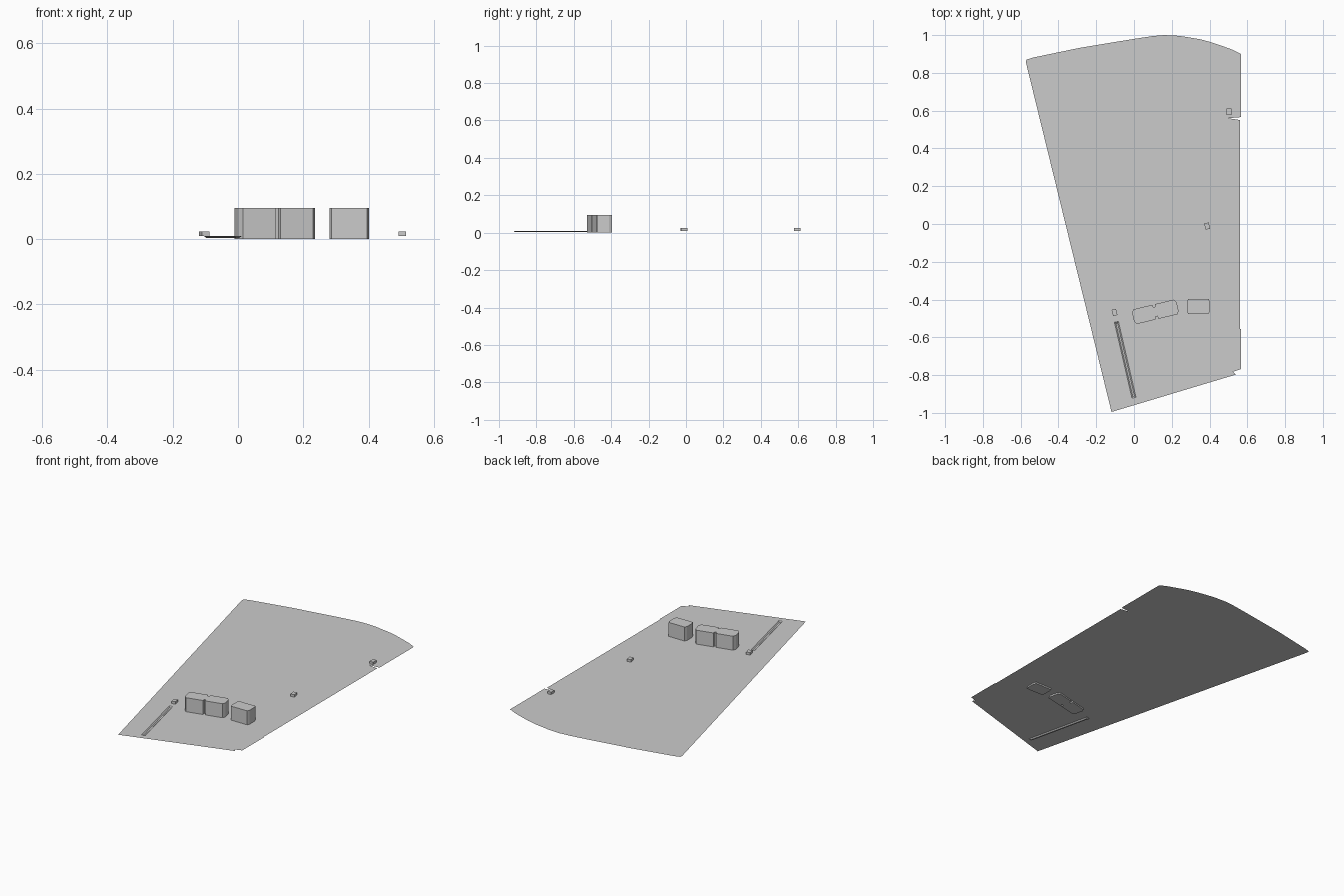
import bpy, bmesh
from math import radians, cos, sin
from mathutils import Vector, Matrix

if "Cube" in bpy.data.objects:
    bpy.data.objects.remove(bpy.data.objects["Cube"])

SHEET_Z = 0.009


def finish(bm, name):
    me = bpy.data.meshes.new(name)
    bm.to_mesh(me)
    bm.free()
    ob = bpy.data.objects.new(name, me)
    bpy.context.collection.objects.link(ob)
    return ob


def prism(name, profile, z0, z1, centre=(0, 0), angle=0):
    bm = bmesh.new()
    c, s = cos(radians(angle)), sin(radians(angle))
    pts = [(centre[0] + x * c - y * s, centre[1] + x * s + y * c) for x, y in profile]
    face = bm.faces.new([bm.verts.new((x, y, z0)) for x, y in pts])
    top = bmesh.ops.extrude_face_region(bm, geom=[face], use_keep_orig=True)["geom"]
    bmesh.ops.translate(bm, verts=[v for v in top if isinstance(v, bmesh.types.BMVert)],
                        vec=(0, 0, z1 - z0))
    bmesh.ops.recalc_face_normals(bm, faces=bm.faces)
    return finish(bm, name)


def chamfered(hx, hy, cx, cy, notch=0):
    """Chamfered rectangle, optionally notched in the middle of both long sides."""
    half = [(hx, -hy + cy), (hx, hy - cy), (hx - cx, hy)]
    if notch:
        half += [(notch, hy), (notch * 0.6, hy - 0.015), (-notch * 0.6, hy - 0.015), (-notch, hy)]
    half += [(-hx + cx, hy)]
    pts = half + [(-x, -y) for x, y in half]
    return pts


# Thin sheet with an open slot for the pressed groove
outline = [(-0.119, -0.995), (0.54, -0.797), (0.525, -0.782), (0.567, -0.768), (0.567, -0.555),
           (0.562, -0.555), (0.562, 0.55), (0.50, 0.56), (0.567, 0.566), (0.567, 0.90),
           (0.52, 0.923), (0.46, 0.945), (0.40, 0.965), (0.345, 0.979), (0.24, 0.996), (0.16, 1.0),
           (0.10, 0.995), (0, 0.98), (-0.29, 0.932), (-0.53, 0.882), (-0.57, 0.87), (-0.572, 0.855)]
a, b = Vector((-0.093, -0.518)), Vector((0.0, -0.92))
d = (b - a).normalized()
n = Vector((-d.y, d.x)) * 0.011
slot = [a - n, b - n, b + n, a + n]
bm = bmesh.new()
edges = []
for loop in (outline, slot):
    vs = [bm.verts.new((p[0], p[1], SHEET_Z)) for p in loop]
    edges += [bm.edges.new((vs[i], vs[(i + 1) % len(vs)])) for i in range(len(vs))]
    rim = vs
bmesh.ops.triangle_fill(bm, edges=edges, use_beauty=True, normal=(0, 0, 1))

# Groove floor and sloping walls
inner = [a - n * 0.4 + d * 0.008, b - n * 0.4 - d * 0.008,
         b + n * 0.4 - d * 0.008, a + n * 0.4 + d * 0.008]
low = [bm.verts.new((p.x, p.y, 0.003)) for p in inner]
bm.faces.new(low)
for i in range(4):
    j = (i + 1) % 4
    bm.faces.new((rim[i], rim[j], low[j], low[i]))
bm.normal_update()
for f in bm.faces:
    if f.normal.z < 0:
        f.normal_flip()
finish(bm, "sheet")

# Tall blocks passing through the sheet
prism("long_block", chamfered(0.121, 0.04, 0.011, 0.016, 0.008), 0, 0.095, (0.113, -0.465), 13.5)
prism("short_block", chamfered(0.061, 0.04, 0.007, 0.016), 0, 0.095, (0.341, -0.436))

# Small locating pegs
rect = [(-0.012, -0.017), (0.012, -0.017), (0.012, 0.017), (-0.012, 0.017)]
for i, (x, y, ang) in enumerate([(0.503, 0.594, 0), (0.387, -0.011, 10), (-0.103, -0.468, 14)]):
    prism(f"peg_{i + 1}", rect, SHEET_Z, 0.024, (x, y), ang)
